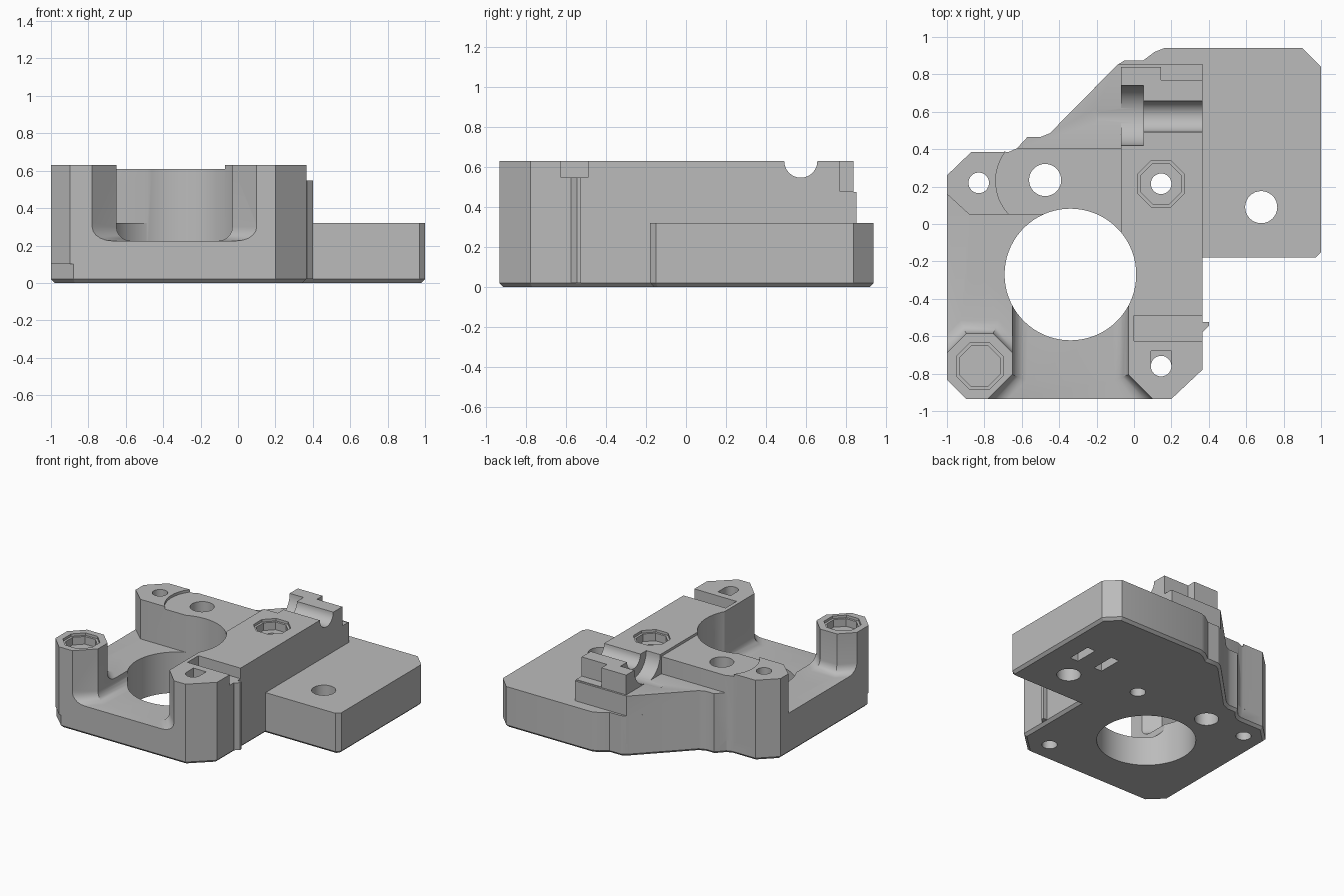
import bpy, bmesh, math
from mathutils import Matrix, Vector

if "Cube" in bpy.data.objects:
    bpy.data.objects.remove(bpy.data.objects["Cube"], do_unlink=True)

grey = bpy.data.materials.new("plain_grey")
grey.use_nodes = True
grey.diffuse_color = (0.5, 0.5, 0.5, 1)
grey.node_tree.nodes["Principled BSDF"].inputs["Base Color"].default_value = (0.5, 0.5, 0.5, 1)


def finish(bm, name):
    bmesh.ops.recalc_face_normals(bm, faces=bm.faces)
    mesh = bpy.data.meshes.new(name)
    bm.to_mesh(mesh)
    bm.free()
    mesh.materials.append(grey)
    obj = bpy.data.objects.new(name, mesh)
    bpy.context.collection.objects.link(obj)
    return obj


def prism(name, points, low, high, bevel=0, segments=1, rule=lambda mid: True):
    """Extrude an outline upward; optionally bevel the bottom edges that pass the rule."""
    bm = bmesh.new()
    face = bm.faces.new([bm.verts.new((x, y, low)) for x, y in points])
    top = bmesh.ops.extrude_face_region(bm, geom=[face])
    for v in top["geom"]:
        if isinstance(v, bmesh.types.BMVert):
            v.co.z = high
    bmesh.ops.recalc_face_normals(bm, faces=bm.faces)
    if bevel:
        edges = [e for e in bm.edges if all(v.co.z < low + 1e-4 for v in e.verts)
                 and rule((e.verts[0].co + e.verts[1].co) / 2)]
        bmesh.ops.bevel(bm, geom=edges, offset=bevel, segments=segments,
                        profile=0.5, affect='EDGES', clamp_overlap=True)
    return finish(bm, name)


def box(name, x0, x1, y0, y1, z0, z1):
    return prism(name, [(x0, y0), (x1, y0), (x1, y1), (x0, y1)], z0, z1)


def cylinder(name, start, end, radius, sides=32, end_radius=None, turn=0):
    start, end = Vector(start), Vector(end)
    axis = end - start
    bm = bmesh.new()
    bmesh.ops.create_cone(bm, cap_ends=True, segments=sides, radius1=radius,
                          radius2=radius if end_radius is None else end_radius, depth=axis.length)
    rot = axis.to_track_quat('Z', 'Y').to_matrix().to_4x4()
    bm.transform(Matrix.Translation((start + end) / 2) @ rot @ Matrix.Rotation(turn, 4, 'Z'))
    return finish(bm, name)


def octagon(cx, cy, apothem):
    r = apothem / math.cos(math.pi / 8)
    return [(cx + r * math.cos((i + 0.5) * math.pi / 4),
             cy + r * math.sin((i + 0.5) * math.pi / 4)) for i in range(8)]


def combine(target, tool, operation):
    mod = target.modifiers.new("combine", 'BOOLEAN')
    mod.object, mod.operation, mod.solver = tool, operation, 'EXACT'
    bpy.context.view_layer.objects.active = target
    bpy.ops.object.modifier_apply(modifier=mod.name)
    bpy.data.objects.remove(tool, do_unlink=True)


TOP = 0.63
# Base slab with the side plate, bottom edge chamfered
body = prism("mount_body", [
    (-1, -.82), (-.88, -.935), (.2, -.935), (.365, -.78), (.365, -.18), (.97, -.18), (1, -.15),
    (1, .84), (.9, .94), (.16, .94), (.11, .92), (.05, .875), (-.05, .875), (-.09, .85),
    (-.45, .485), (-.5, .465), (-.57, .465), (-.63, .4), (-.67, .385), (-.87, .385), (-1, .26)],
    0, .32, bevel=.02)

# Raised masses
arc = [(-.48 + .26 * math.cos(a), .23 + .26 * math.sin(a))
       for a in [math.radians(143 + i * 10) for i in range(9)]]
masses = [
    prism("back_ledge", [(-.66, .3), (.365, .3), (.365, .855), (-.085, .855), (-.45, .485),
                         (-.5, .465), (-.57, .465), (-.63, .4)], .1, .475),
    prism("main_mass", [(-1, -.82), (-.88, -.935), (.2, -.935), (.365, -.78), (.365, .405),
                        (-.625, .405), (-.67, .385), (-.87, .385), (-1, .26)], .1, .61),
    prism("rod_block", [(-.07, -.935), (.2, -.935), (.365, -.78), (.365, .84), (-.07, .84)], .1, TOP),
    prism("front_post", octagon(-.825, -.76, .175), .1, TOP),
    prism("back_post", [(-.74, .385), (-.87, .385), (-1, .26), (-1, .05), (-.68, .05)] + arc[::-1],
          .1, TOP),
    prism("side_rib", [(.3, -.575), (.37, -.575), (.4, -.545), (.4, -.525), (.3, -.525)], .02, .55),
]
for part in masses:
    combine(body, part, 'UNION')

# Front channel, left ledge pocket and big bore
cuts = [
    prism("channel_cut", [(-.78, -1.2), (-.78, -.935), (-.65, -.805), (-.65, -.3), (-.03, -.3),
                          (-.03, -.805), (.1, -.935), (.1, -1.2)], .225, .9, .075, 5,
          lambda m: m.y > -1.19 and m.y < -.31),
    prism("left_cut", [(-1.2, -.6875), (-1, -.6875), (-.8975, -.585), (-.7525, -.585), (-.65, -.6875),
                       (-.4, -.6875), (-.4, .05), (-.88, .05), (-1, .16), (-1.2, .16)], .32, .9,
          .07, 5, lambda m: m.y < -.55 and -1 < m.x < -.65),
    cylinder("bore", (-.34, -.27, -.1), (-.34, -.27, .9), .352, 72),
    cylinder("bore_chamfer", (-.34, -.27, -.02), (-.34, -.27, .02), .392, 72, .352),
]

# Rod and bearing troughs
for y, r in ((-.56, .23), (.58, .16)):
    cuts.append(cylinder("bearing_cut", (-.2, y, TOP), (.05, y, TOP), r, 48))
for y in (-.625, -.49, .575):
    cuts.append(cylinder("rod_cut", (0, y, TOP), (.6, y, TOP), .083))
cuts += [box("rod_floor_cut", 0, .6, -.625, -.49, .547, .8),
         box("back_notch", .145, .6, .77, 1.2, .48, .8),
         box("screw_notch", .09, .2, -.76, -.68, .55, .8)]

# Screw holes with chamfered mouths below
screws = [(-.83, .22), (-.84, -.27), (-.83, -.76), (.145, .215), (.145, -.76)]
wide = [(-.475, .235), (.68, .67), (.68, .09)]
for spots, r in ((screws, .055), (wide, .086)):
    for x, y in spots:
        cuts += [cylinder("hole", (x, y, -.1), (x, y, .9), r),
                 cylinder("hole_mouth", (x, y, -.02), (x, y, .015), r + .025, 32, r)]
cuts.append(cylinder("counterbore", (-.84, -.27, -.1), (-.84, -.27, .1), .095))

# Nut pockets and underside slots
for x, y in ((-.825, -.76), (.145, .215)):
    cuts += [prism("nut_mouth", octagon(x, y, .125), TOP - .02, .8),
             prism("nut_pocket", octagon(x, y, .108), TOP - .08, .8)]
for x in (.57, .79):
    cuts.append(box("underside_slot", x - .035, x + .035, .28, .47, -.1, .12))

for cut in cuts:
    combine(body, cut, 'DIFFERENCE')

# Crisp edges, smooth curves
bpy.ops.object.select_all(action='DESELECT')
body.select_set(True)
bpy.context.view_layer.objects.active = body
bpy.ops.object.shade_smooth_by_angle(angle=math.radians(25))
